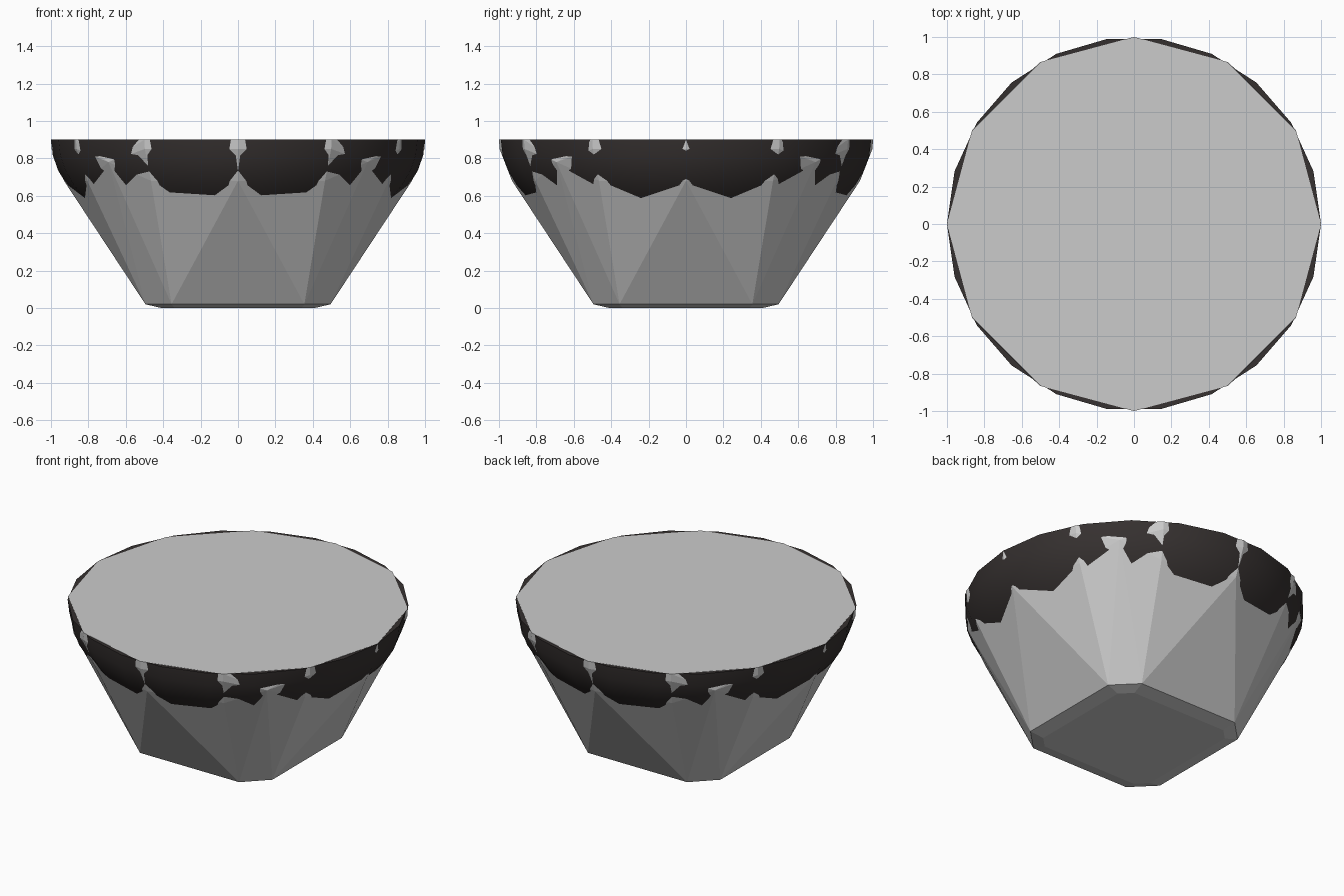
import bpy, bmesh, math

if "Cube" in bpy.data.objects:
    bpy.data.objects.remove(bpy.data.objects["Cube"])

def material(name, col):
    m = bpy.data.materials.new(name)
    m.diffuse_color = (*col, 1)
    m.use_nodes = True
    m.node_tree.nodes["Principled BSDF"].inputs["Base Color"].default_value = m.diffuse_color
    return m

def finish(name, bm, mat):
    bmesh.ops.recalc_face_normals(bm, faces=bm.faces[:])
    me = bpy.data.meshes.new(name)
    bm.to_mesh(me)
    bm.free()
    ob = bpy.data.objects.new(name, me)
    bpy.context.collection.objects.link(ob)
    me.materials.append(mat)
    return ob

light = material("light grey", (0.6, 0.6, 0.6))
dark = material("dark brown grey", (0.036, 0.03, 0.029))

TOP, DEPTH = 0.9, 0.6

def bowl_radius(z):
    # elliptical bowl profile
    return math.sqrt(1 - ((TOP - z) / DEPTH) ** 2)

# faceted outer shell: hull of 12-sided rings and a chamfered square base
bm = bmesh.new()
for z in (0.9, 0.85, 0.68):
    r = bowl_radius(z)
    for i in range(12):
        a = math.radians(30 * i)
        bm.verts.new((r * math.cos(a), r * math.sin(a), z))
for i in range(4):
    a = math.radians(45 + 90 * i)
    r = bowl_radius(0.78)
    bm.verts.new((r * math.cos(a), r * math.sin(a), 0.78))
for z, p, q in ((0.02, 0.495, 0.355), (0.0, 0.41, 0.34)):
    for sx in (-1, 1):
        for sy in (-1, 1):
            bm.verts.new((sx * p, sy * q, z))
            bm.verts.new((sx * q, sy * p, z))
res = bmesh.ops.convex_hull(bm, input=bm.verts[:])
bmesh.ops.dissolve_limit(bm, angle_limit=0.002, verts=bm.verts[:], edges=bm.edges[:])
finish("faceted_shell", bm, light)

# dark 22-sided round bowl showing through the upper shell
bm = bmesh.new()
N = 22
profile = [(0.95, TOP - 0.003)]
for k in range(11):
    t = math.radians(8 * k)
    profile.append((math.cos(t), TOP - DEPTH * math.sin(t)))
rings = [[bm.verts.new((r * math.cos(2 * math.pi * i / N),
                        r * math.sin(2 * math.pi * i / N), z)) for i in range(N)]
         for r, z in profile]
for a, b in zip(rings, rings[1:]):
    for i in range(N):
        j = (i + 1) % N
        bm.faces.new((a[i], a[j], b[j], b[i]))
bm.faces.new(rings[0])
bm.faces.new(rings[-1])
bowl = finish("round_bowl", bm, dark)
bpy.context.view_layer.objects.active = bowl
bowl.select_set(True)
bpy.ops.object.shade_smooth_by_angle(angle=math.radians(35))
